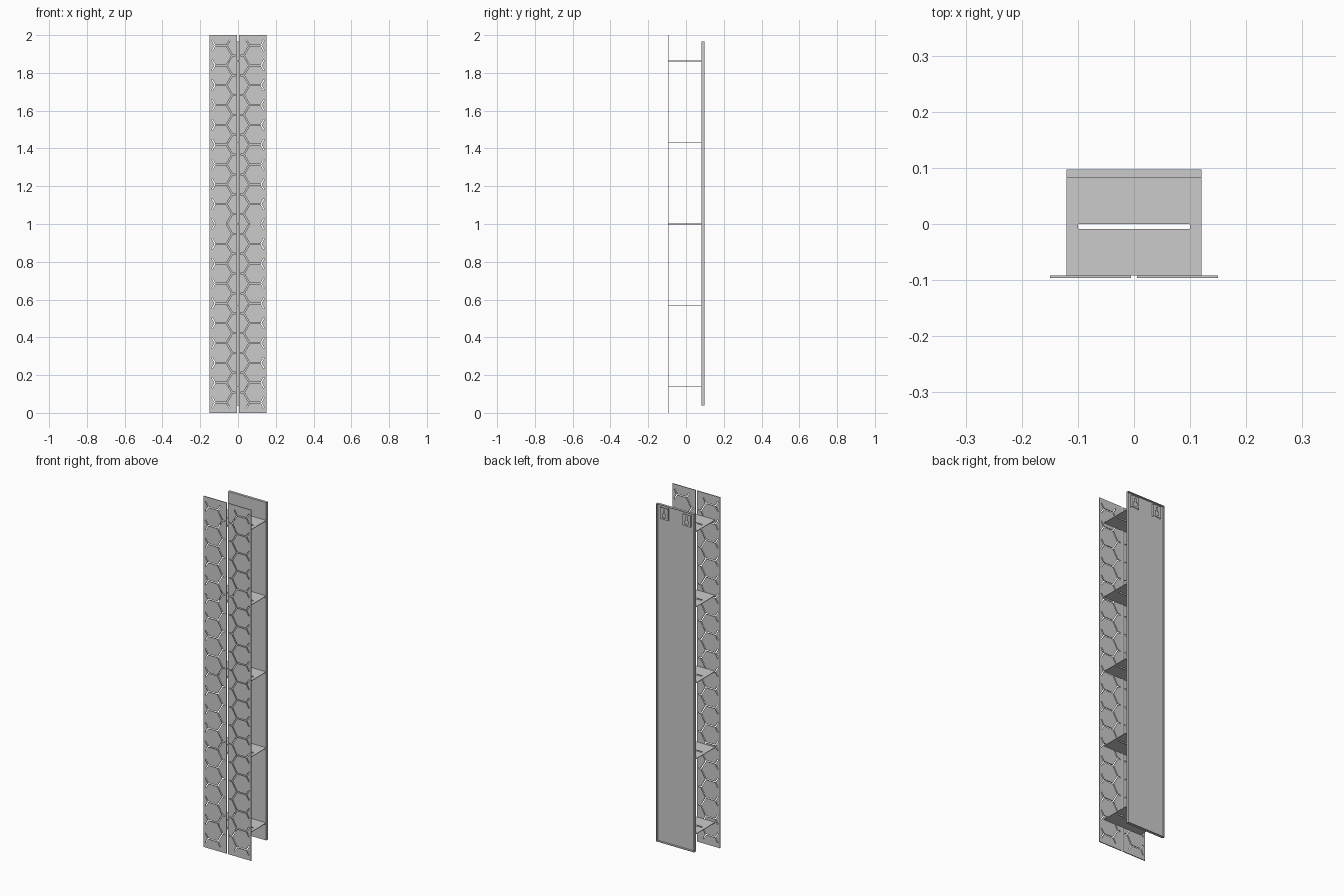
import bpy, bmesh, math
from mathutils import Matrix, Vector

if "Cube" in bpy.data.objects:
    bpy.data.objects.remove(bpy.data.objects["Cube"])


def finish(name, bm):
    bmesh.ops.recalc_face_normals(bm, faces=bm.faces[:])
    me = bpy.data.meshes.new(name)
    bm.to_mesh(me)
    bm.free()
    ob = bpy.data.objects.new(name, me)
    bpy.context.collection.objects.link(ob)
    return ob


def add_box(bm, lo, hi, mat=Matrix()):
    lo, hi = Vector(lo), Vector(hi)
    m = mat @ Matrix.Translation((lo + hi) / 2) @ Matrix.Diagonal((*(hi - lo), 1))
    return bmesh.ops.create_cube(bm, size=1, matrix=m)['verts']


def box(name, lo, hi):
    bm = bmesh.new()
    add_box(bm, lo, hi)
    return finish(name, bm)


def cut(ob, cutter, self_cut=False):
    mod = ob.modifiers.new('cut', 'BOOLEAN')
    mod.operation, mod.solver, mod.object = 'DIFFERENCE', 'EXACT', cutter
    mod.use_self = self_cut
    cutter.hide_render = True
    cutter.display_type = 'WIRE'


def mirror(ob):
    ob.modifiers.new('mirror', 'MIRROR').use_axis[0] = True


# Front panel, right half, with a honeycomb of thin through slots
PITCH, W = 0.105, 0.006
S = PITCH / math.sqrt(3)
panel = box('front_panel', (0.005, -0.0965, 0), (0.15, -0.0915, 2))
slots = bmesh.new()
count = 0


def slot(a, b):
    global count
    count += 1
    a, b = Vector((a[0], -0.094, a[1])), Vector((b[0], -0.094, b[1]))
    d = b - a
    half = d.length / 2 + W * 0.28
    depth = 0.01 + 0.0001 * (count % 17)
    rot = Matrix.Rotation(-math.atan2(d.z, d.x), 4, 'Y')
    add_box(slots, (-half, -depth, -W / 2), (half, depth, W / 2),
            Matrix.Translation((a + b) / 2) @ rot)


for k in range(-9, 10):
    z = 1 + k * PITCH
    slot((S, z), (2 * S, z))
    for s in (-1, 1):
        slot((2 * S, z), (2.25 * S, z + s * PITCH / 4))
        f = 0.5 if k * s == 9 else 1
        slot((S, z), (S - f * S / 2, z + s * f * PITCH / 2))
    if k < 9:
        slot((S / 2, z + PITCH / 2), (S / 4, z + PITCH / 2))
cut(panel, finish('honeycomb_cutter', slots), True)
mirror(panel)

# Shelves, each with a long slot
bm = bmesh.new()
add_box(bm, (-0.1, -0.009, 0.1), (0.1, 0.0, 1.9))
upright = [e for e in bm.edges if abs(e.verts[0].co.z - e.verts[1].co.z) > 1]
bmesh.ops.bevel(bm, geom=upright, offset=0.003, segments=4, profile=0.5,
                affect='EDGES')
shelf_cutter = finish('shelf_slot_cutter', bm)
for i, z in enumerate((0.139, 0.567, 1.0, 1.433, 1.863)):
    shelf = box(f'shelf_{i + 1}', (-0.12, -0.0915, z - 0.0015), (0.12, 0.083, z + 0.0015))
    cut(shelf, shelf_cutter)

# Back panel: shallow tray open to the rear
back = box('back_panel', (-0.12, 0.083, 0.04), (0.12, 0.0975, 1.966))
cut(back, box('tray_cutter', (-0.117, 0.086, 0.043), (0.117, 0.12, 1.963)))

# Hanging brackets in the tray, with a keyhole opening
bracket = box('hanging_bracket', (0.047, 0.0855, 1.885), (0.095, 0.0965, 1.952))
cut(bracket, box('bracket_hollow_cutter', (0.049, 0.08, 1.88), (0.093, 0.0945, 1.96)))
bm = bmesh.new()
add_box(bm, (0.061, 0.09, 1.895), (0.081, 0.1, 1.918))
add_box(bm, (0.067, 0.089, 1.91), (0.075, 0.101, 1.942))
cut(bracket, finish('keyhole_cutter', bm), True)
mirror(bracket)
